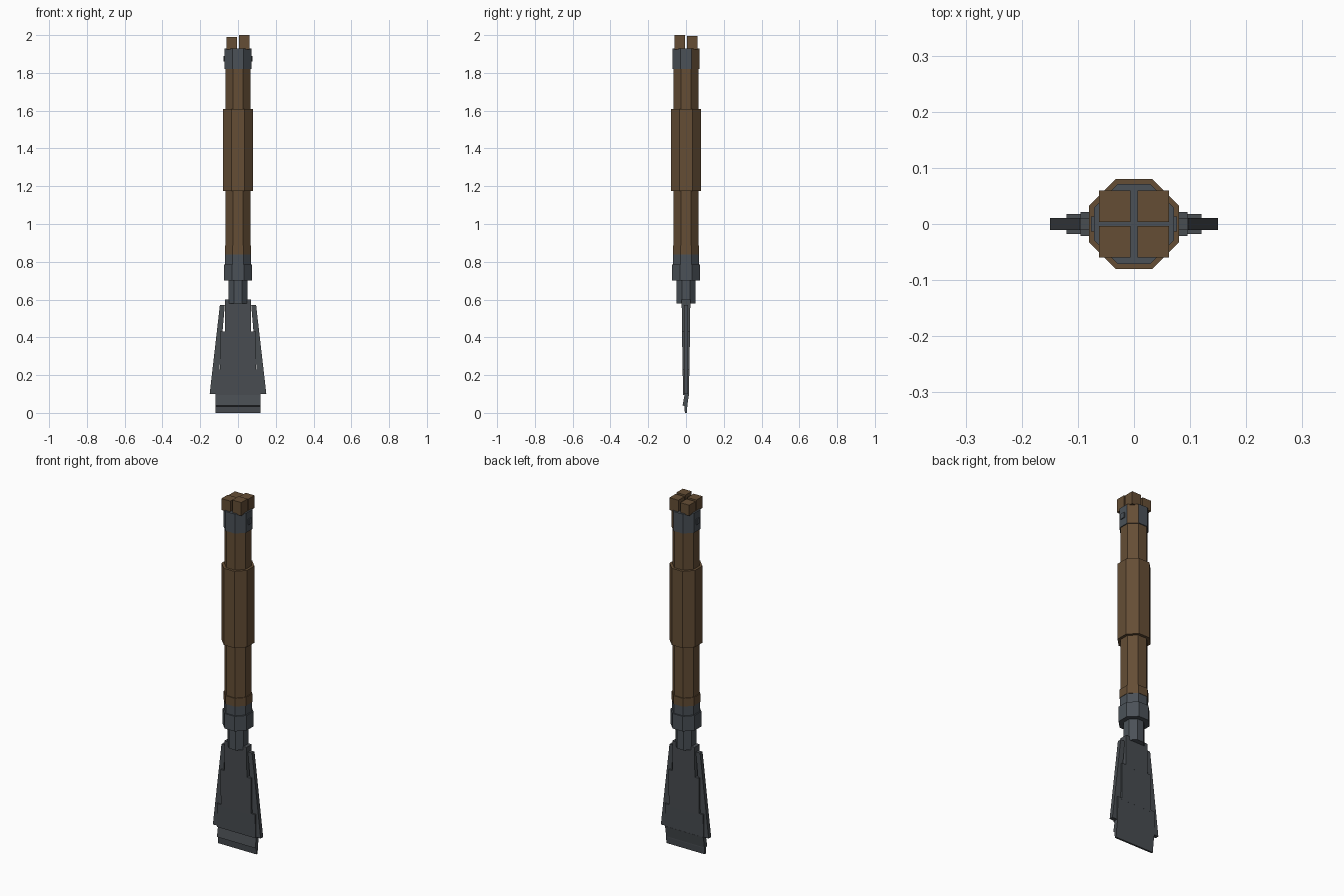
import bpy, math

if "Cube" in bpy.data.objects:
    bpy.data.objects.remove(bpy.data.objects["Cube"])


def material(name, rgb):
    m = bpy.data.materials.new(name)
    m.diffuse_color = (*rgb, 1)
    m.use_nodes = True
    m.node_tree.nodes["Principled BSDF"].inputs["Base Color"].default_value = m.diffuse_color
    return m


wood = material("brown wood", (0.13, 0.076, 0.036))
steel = material("blue grey steel", (0.07, 0.083, 0.097))
blade = material("grey blade steel", (0.066, 0.074, 0.083))


def loft(name, rings, mats, rule=None):
    """Skin a stack of equal-sized rings into a closed solid."""
    n = len(rings[0])
    verts = [p for r in rings for p in r]
    faces = [tuple(reversed(range(n))), tuple(range(len(verts) - n, len(verts)))]
    for k in range(len(rings) - 1):
        for i in range(n):
            j = (i + 1) % n
            faces.append((k * n + i, k * n + j, k * n + n + j, k * n + n + i))
    me = bpy.data.meshes.new(name)
    me.from_pydata(verts, [], faces)
    for m in mats:
        me.materials.append(m)
    if rule:
        for p in me.polygons:
            p.material_index = rule(p)
    ob = bpy.data.objects.new(name, me)
    bpy.context.collection.objects.link(ob)
    return ob


def octagon(r, z):
    c = r / math.cos(math.pi / 8)
    return [(c * math.cos(a), c * math.sin(a), z)
            for a in (math.pi / 8 + i * math.pi / 4 for i in range(8))]


def rect(x0, x1, y0, y1, z):
    return [(x0, y0, z), (x1, y0, z), (x1, y1, z), (x0, y1, z)]


# Octagonal shaft sections: name, radius, bottom, top, material
for name, r, z0, z1, mat in (
        ("shank", 0.05, 0.58, 0.71, steel),
        ("bolster", 0.075, 0.70, 0.785, steel),
        ("ferrule", 0.068, 0.78, 0.84, steel),
        ("lower_handle_ring", 0.07, 0.838, 0.885, wood),
        ("lower_handle", 0.065, 0.88, 1.18, wood),
        ("grip", 0.08, 1.175, 1.61, wood),
        ("upper_handle", 0.066, 1.605, 1.83, wood)):
    loft(name, [octagon(r, z0), octagon(r, z1)], [mat])

# Top hoop, with wood exposed on one diagonal face
loft("top_hoop", [octagon(0.071, 1.82), octagon(0.071, 1.93)], [steel, wood],
     lambda p: int(p.normal.x > 0.5 and p.normal.y > 0.5))

# Hoop rivets
for s, side in ((-1, "left"), (1, "right")):
    x0, x1 = sorted((s * 0.06, s * 0.077))
    loft(side + "_hoop_rivet", [rect(x0, x1, -0.013, 0.013, 1.86),
                                rect(x0, x1, -0.013, 0.013, 1.89)], [steel])

# Split butt: four blocks of slightly different height
for sx, sy, h in ((-1, -1, 1.99), (1, -1, 2.0), (-1, 1, 1.985), (1, 1, 1.995)):
    x0, x1 = sorted((sx * 0.006, sx * 0.062))
    y0, y1 = sorted((sy * 0.004, sy * 0.06))
    loft("butt_block", [rect(x0, x1, y0, y1, 1.925), rect(x0, x1, y0, y1, h)], [wood])

# Stepped blade core
for name, w, t0, t1, z0, z1 in (
        ("upper_blade", 0.07, 0.021, 0.023, 0.42, 0.60),
        ("middle_blade", 0.095, 0.018, 0.021, 0.22, 0.43),
        ("lower_blade", 0.12, 0.015, 0.018, 0.095, 0.23)):
    loft(name, [rect(-w, w, -t0, t0, z0), rect(-w, w, -t1, t1, z1)], [blade])

# Leaning cutting edge
loft("cutting_edge", [rect(-0.12, 0.12, -0.006, 0.004, 0),
                      rect(-0.12, 0.12, -0.009, 0.007, 0.035),
                      rect(-0.12, 0.12, -0.018, 0.007, 0.04),
                      rect(-0.12, 0.12, -0.007, 0.016, 0.10)], [blade])

# Flared side plates
for s, side in ((-1, "left"), (1, "right")):
    a, b = sorted((s * 0.11, s * 0.15))
    c, d = sorted((s * 0.07, s * 0.096))
    loft(side + "_side_plate", [rect(a, b, -0.011, 0.011, 0.10),
                                rect(c, d, -0.011, 0.011, 0.57)], [blade])
